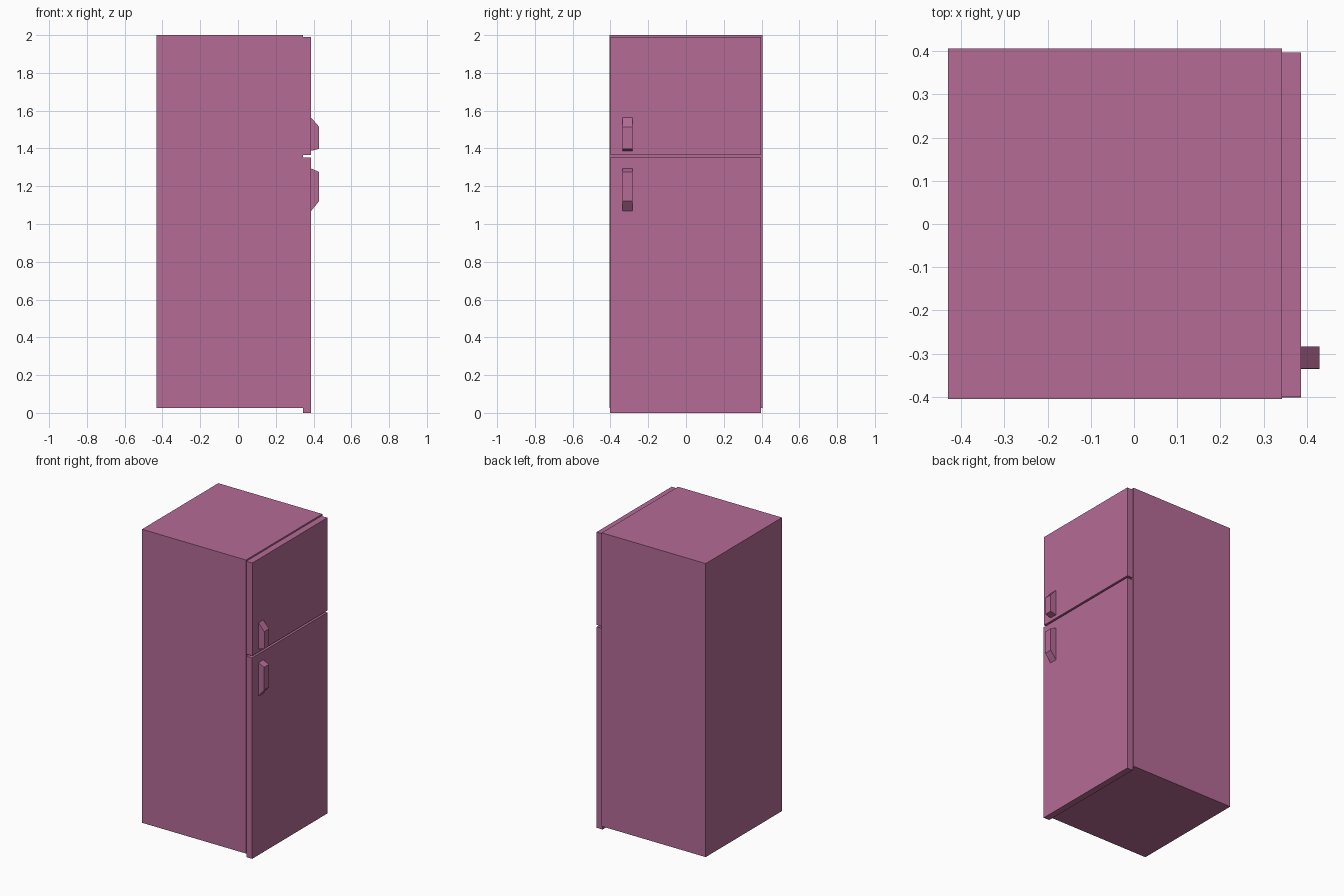
import bpy, bmesh

if "Cube" in bpy.data.objects:
    bpy.data.objects.remove(bpy.data.objects["Cube"])

pink = bpy.data.materials.new("dusty pink")
pink.diffuse_color = (0.46, 0.147, 0.305, 1.0)
pink.use_nodes = True
pink.node_tree.nodes["Principled BSDF"].inputs["Base Color"].default_value = pink.diffuse_color


def prism(name, profile, y0, y1):
    """Extrude an (x, z) profile along y."""
    bm = bmesh.new()
    face = bm.faces.new([bm.verts.new((x, y0, z)) for x, z in profile])
    ext = bmesh.ops.extrude_face_region(bm, geom=[face])
    moved = [v for v in ext["geom"] if isinstance(v, bmesh.types.BMVert)]
    bmesh.ops.translate(bm, verts=moved, vec=(0, y1 - y0, 0))
    bmesh.ops.recalc_face_normals(bm, faces=bm.faces)
    mesh = bpy.data.meshes.new(name)
    bm.to_mesh(mesh)
    bm.free()
    mesh.materials.append(pink)
    obj = bpy.data.objects.new(name, mesh)
    bpy.context.collection.objects.link(obj)
    return obj


def box(name, x0, x1, y0, y1, z0, z1):
    return prism(name, [(x0, z0), (x1, z0), (x1, z1), (x0, z1)], y0, y1)


# Cabinet
box("cabinet", -0.431, 0.343, -0.405, 0.406, 0.025, 2.0)

# Doors on the +x side, with a narrow gap between them
box("freezer_door", 0.343, 0.387, -0.401, 0.397, 1.365, 1.99)
box("fridge_door", 0.343, 0.387, -0.402, 0.397, 0.0, 1.352)

# Wedge-shaped solid handles, slightly sunk into the doors
prism("freezer_handle",
      [(0.38, 1.386), (0.43, 1.398), (0.43, 1.514), (0.38, 1.571)],
      -0.335, -0.284)
prism("fridge_handle",
      [(0.38, 1.06), (0.43, 1.122), (0.43, 1.275), (0.38, 1.297)],
      -0.336, -0.284)
